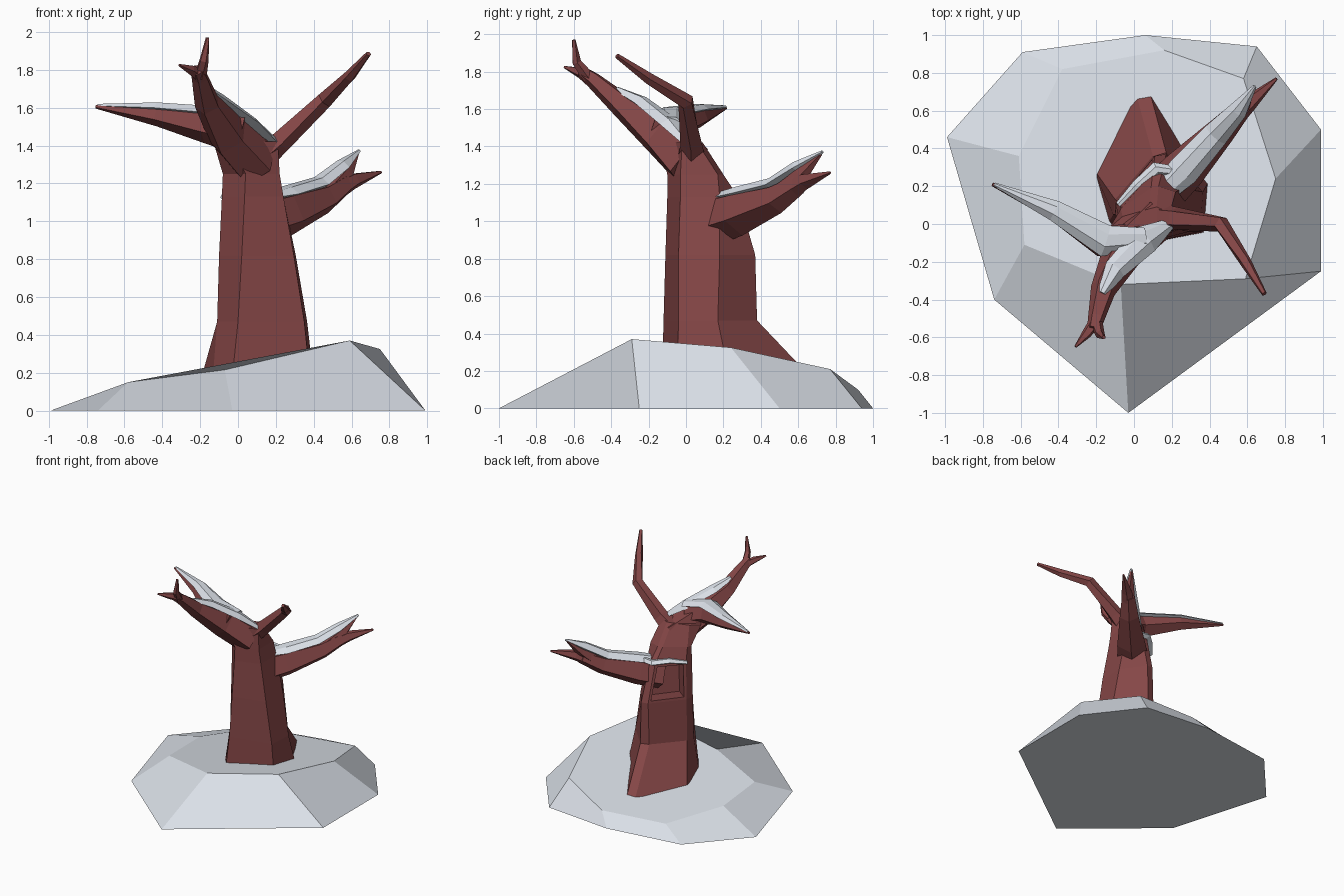
import bpy, bmesh, math
from mathutils import Vector

if "Cube" in bpy.data.objects:
    bpy.data.objects.remove(bpy.data.objects["Cube"])


def material(name, rgb):
    m = bpy.data.materials.new(name)
    m.diffuse_color = (*rgb, 1)
    m.use_nodes = True
    m.node_tree.nodes["Principled BSDF"].inputs["Base Color"].default_value = m.diffuse_color
    return m


BARK = material("red_brown_bark", (0.235, 0.062, 0.062))
SNOW = material("pale_snow", (0.70, 0.74, 0.80))


def finish(bm, name, mat):
    bmesh.ops.recalc_face_normals(bm, faces=bm.faces[:])
    me = bpy.data.meshes.new(name)
    bm.to_mesh(me)
    bm.free()
    me.materials.append(mat)
    ob = bpy.data.objects.new(name, me)
    bpy.context.collection.objects.link(ob)
    return ob


def loft(bm, rings):
    """Skin a list of equal-length point rings and cap both ends."""
    vs = [[bm.verts.new(p) for p in r] for r in rings]
    n = len(vs[0])
    faces = []
    for a, b in zip(vs, vs[1:]):
        faces.append([bm.faces.new((a[i], a[(i + 1) % n], b[(i + 1) % n], b[i]))
                      for i in range(n)])
    bm.faces.new(vs[0][::-1])
    bm.faces.new(vs[-1])
    return faces


def sweep(name, path, section, mat):
    """Sweep a section along a path; each path entry is x, y, z, width, height."""
    pts = [Vector(p[:3]) for p in path]
    rings = []
    for i, p in enumerate(path):
        t = (pts[min(i + 1, len(pts) - 1)] - pts[max(i - 1, 0)]).normalized()
        side = t.cross(Vector((0, 0, 1))).normalized()
        up = side.cross(t)
        rings.append([pts[i] + side * (u * p[3]) + up * (v * p[4]) for u, v in section])
    bm = bmesh.new()
    loft(bm, rings)
    return finish(bm, name, mat)


PENTAGON = [(math.sin(k * math.tau / 5), -math.cos(k * math.tau / 5)) for k in range(5)]
DRIFT = [(-1, 0), (-0.35, 1), (0.45, 0.9), (1, 0), (0, -0.8)]


def limb(name, path):
    return sweep(name, [(*p, p[3]) for p in path], PENTAGON, BARK)


def drift(name, path):
    return sweep(name, path, DRIFT, SNOW)


# Snow mound: irregular octagon with a tilted flat cap
outer = [(-.03, -1), (.99, -.25), (.99, .5), (.65, .94), (.06, 1), (-.59, .91), (-.99, .46), (-.74, -.4)]
inner = [(-.07, -.32, .215), (.59, -.29, .37), (.75, .24, .325), (.58, .77, .21),
         (.16, .92, .1), (-.38, .82, .09), (-.61, .36, .13), (-.58, -.11, .15)]
bm = bmesh.new()
loft(bm, [[(x, y, 0) for x, y in outer], inner])
finish(bm, "snow_mound", SNOW)

# Trunk with a root wedge at the back; the fifth side holds the hollow
levels = [
    (.08, [(-.04, -.13), (.39, -.05), (.41, .25), (.07, .75), (0, .73), (-.22, .3), (-.14, 0)]),
    (.47, [(0, -.12), (.35, -.04), (.365, .17), (.17, .38), (.1, .36), (-.1, .13), (-.11, .05)]),
    (.82, [(.02, -.11), (.295, -.04), (.305, .18), (.17, .37), (.11, .36), (-.09, .12), (-.1, .05)]),
    (1.13, [(.035, -.1), (.24, -.03), (.24, .18), (.15, .28), (.1, .28), (-.07, .1), (-.085, .04)]),
    (1.25, [(.04, -.1), (.22, -.03), (.22, .17), (.13, .2), (.09, .19), (-.07, .08), (-.08, .04)]),
    (1.42, [(-.04, -.14), (.21, -.02), (.19, .06), (.12, .09), (.08, .08), (-.06, .04), (-.13, -.02)]),
]
bm = bmesh.new()
faces = loft(bm, [[(x, y, z) for x, y in ring] for z, ring in levels])
bmesh.ops.recalc_face_normals(bm, faces=bm.faces[:])
hole = faces[2][4]
bmesh.ops.inset_individual(bm, faces=[hole], thickness=0.03)
out = hole.normal.copy()
pushed = bmesh.ops.extrude_discrete_faces(bm, faces=[hole])["faces"][0]
bmesh.ops.translate(bm, verts=pushed.verts[:], vec=-out * 0.15)
finish(bm, "trunk", BARK)

# Front branch with two twigs
limb("front_branch", [(.1, .02, 1.3, .13), (-.05, -.13, 1.45, .115), (-.16, -.34, 1.62, .07),
                      (-.2, -.5, 1.76, .045), (-.215, -.56, 1.8, .035)])
limb("front_twig_upper", [(-.2, -.52, 1.77, .035), (-.18, -.585, 1.85, .025), (-.16, -.6, 1.97, .01)])
limb("front_twig_lower", [(-.2, -.51, 1.77, .035), (-.25, -.58, 1.8, .027), (-.31, -.65, 1.825, .007)])

# Left branch
limb("left_branch", [(.02, -.1, 1.46, .11), (-.16, -.09, 1.5, .09), (-.42, .07, 1.555, .055),
                     (-.75, .21, 1.605, .01)])

# Right branch, bent at the elbow
limb("right_branch", [(.1, .03, 1.33, .085), (.22, .03, 1.42, .062), (.46, 0, 1.64, .045),
                      (.59, -.2, 1.765, .032), (.69, -.37, 1.885, .014)])

# Back branch with two twigs
limb("back_branch", [(.13, .15, 1.0, .13), (.26, .28, 1.04, .12), (.46, .49, 1.12, .08),
                     (.57, .61, 1.2, .055)])
limb("back_twig_lower", [(.5, .53, 1.15, .06), (.61, .64, 1.215, .045), (.755, .77, 1.26, .008)])
limb("back_twig_upper", [(.5, .53, 1.16, .06), (.57, .62, 1.25, .042), (.63, .72, 1.36, .01)])

# Snow lying on the branches: x, y, z, half width, half height
drift("front_branch_snow", [(.19, 0, 1.42, .03, .02), (.06, -.08, 1.52, .08, .03),
                            (-.1, -.24, 1.635, .06, .035), (-.17, -.37, 1.7, .025, .02)])
drift("left_branch_snow", [(.06, -.08, 1.53, .06, .03), (-.15, -.09, 1.575, .085, .035),
                           (-.42, .07, 1.6, .055, .028), (-.74, .21, 1.61, .01, .01)])
drift("back_branch_snow", [(.18, .2, 1.13, .07, .03), (.26, .28, 1.145, .085, .04),
                           (.43, .47, 1.195, .07, .04), (.55, .6, 1.285, .05, .04),
                           (.64, .73, 1.37, .01, .01)])
drift("hollow_snow", [(-.08, .1, 1.125, .02, .015), (.02, .2, 1.15, .035, .025),
                      (.12, .29, 1.14, .04, .025), (.2, .28, 1.14, .03, .025)])
